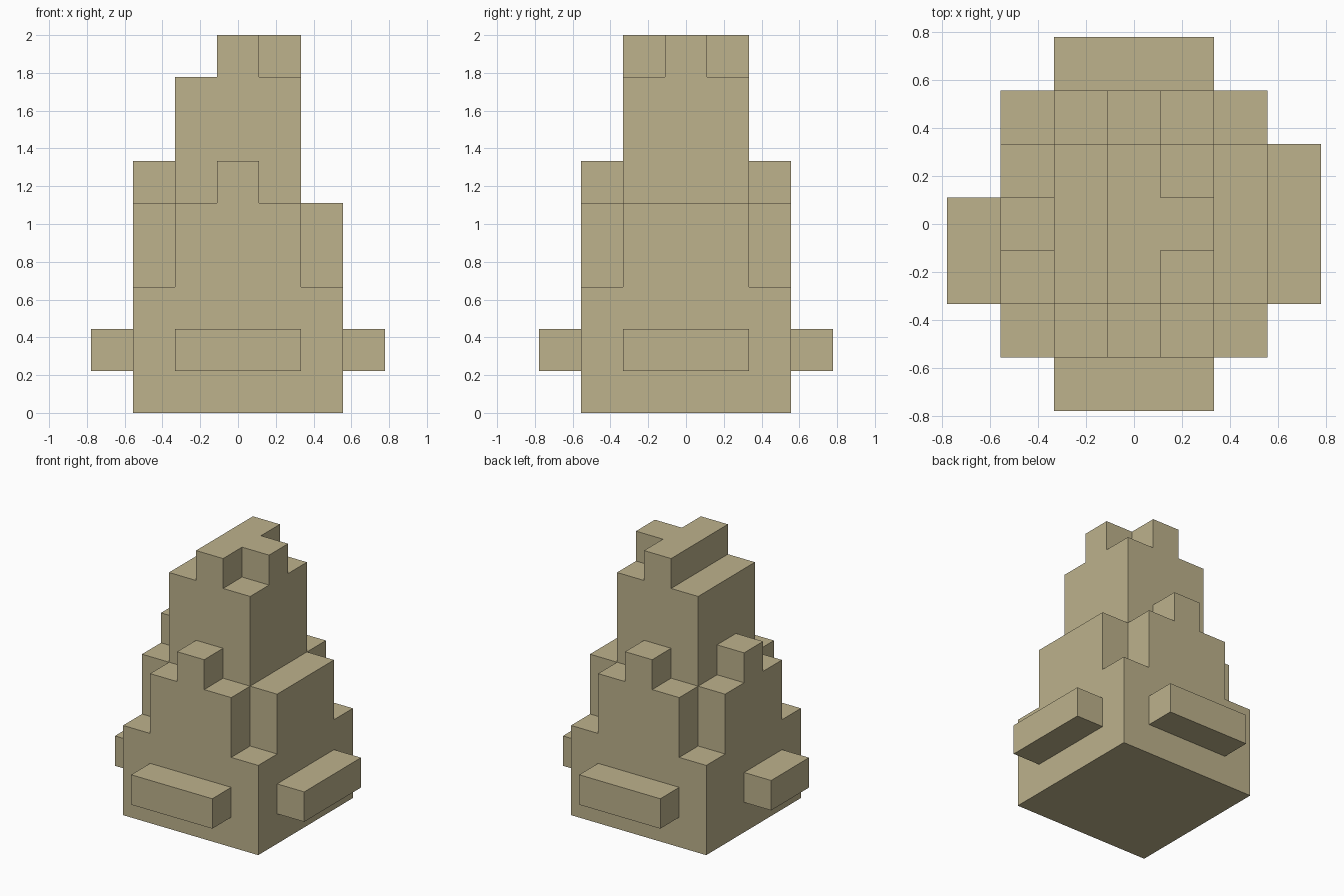
import bpy
import bmesh
from mathutils import Vector

old = bpy.data.objects.get("Cube")
if old:
    bpy.data.objects.remove(old, do_unlink=True)

U = 2 / 9  # edge length of one block

# Single sandstone colour
stone = bpy.data.materials.new("sandstone")
stone.use_nodes = True
colour = (0.509, 0.445, 0.262, 1)
stone.diffuse_color = colour
bsdf = next(n for n in stone.node_tree.nodes if n.type == 'BSDF_PRINCIPLED')
bsdf.inputs["Base Color"].default_value = colour
bsdf.inputs["Roughness"].default_value = 0.9


def blocks(xs, ys, zs):
    """Block cells in inclusive ranges; x and y count from the centre."""
    return {(x, y, z)
            for x in range(xs[0], xs[1] + 1)
            for y in range(ys[0], ys[1] + 1)
            for z in range(zs[0], zs[1] + 1)}


parts = {
    # Square base and stepped tower
    "base": blocks((-2, 2), (-2, 2), (0, 2)),
    "tower": blocks((-1, 1), (-1, 1), (3, 7)),
    # T-shaped crest
    "crest": blocks((0, 0), (-1, 1), (8, 8)) | blocks((1, 1), (0, 0), (8, 8)),
    # Ledges at the sides, with no merlon on the left one
    "left_buttress": blocks((2, 2), (-1, 1), (3, 4)),
    "right_buttress": blocks((-2, -2), (-1, 1), (3, 4)),
    "right_merlon": blocks((-2, -2), (0, 0), (5, 5)),
    # Bars standing out from the base
    "left_bar": blocks((3, 3), (-1, 1), (1, 1)),
    "right_bar": blocks((-3, -3), (-1, 0), (1, 1)),
}

# Front and back are mirror images
for name, side in (("front", -1), ("back", 1)):
    y2, y3 = (2 * side,) * 2, (3 * side,) * 2
    parts[name + "_buttress"] = blocks((-1, 1), y2, (3, 4))
    parts[name + "_merlon"] = blocks((0, 0), y2, (5, 5))
    parts[name + "_bar"] = blocks((-1, 1), y3, (1, 1))

solid = set().union(*parts.values())


def build_part(name, cells):
    """Skin the exposed sides of a part's blocks."""
    bm = bmesh.new()
    for cell in sorted(cells):
        centre = Vector(cell) + Vector((0, 0, 0.5))
        for axis in range(3):
            for sign in (-1, 1):
                n = Vector((0, 0, 0))
                n[axis] = sign
                if tuple(int(c + d) for c, d in zip(cell, n)) in solid:
                    continue
                a = Vector((0, 0, 0))
                a[(axis + 1) % 3] = 0.5
                b = n.cross(a)
                mid = centre + n * 0.5
                corners = (mid - a - b, mid + a - b, mid + a + b, mid - a + b)
                bm.faces.new([bm.verts.new(p * U) for p in corners])
    bmesh.ops.remove_doubles(bm, verts=bm.verts[:], dist=0.001)
    mesh = bpy.data.meshes.new(name)
    bm.to_mesh(mesh)
    bm.free()
    mesh.materials.append(stone)
    bpy.context.collection.objects.link(bpy.data.objects.new(name, mesh))


for part_name, part_cells in parts.items():
    build_part(part_name, part_cells)
